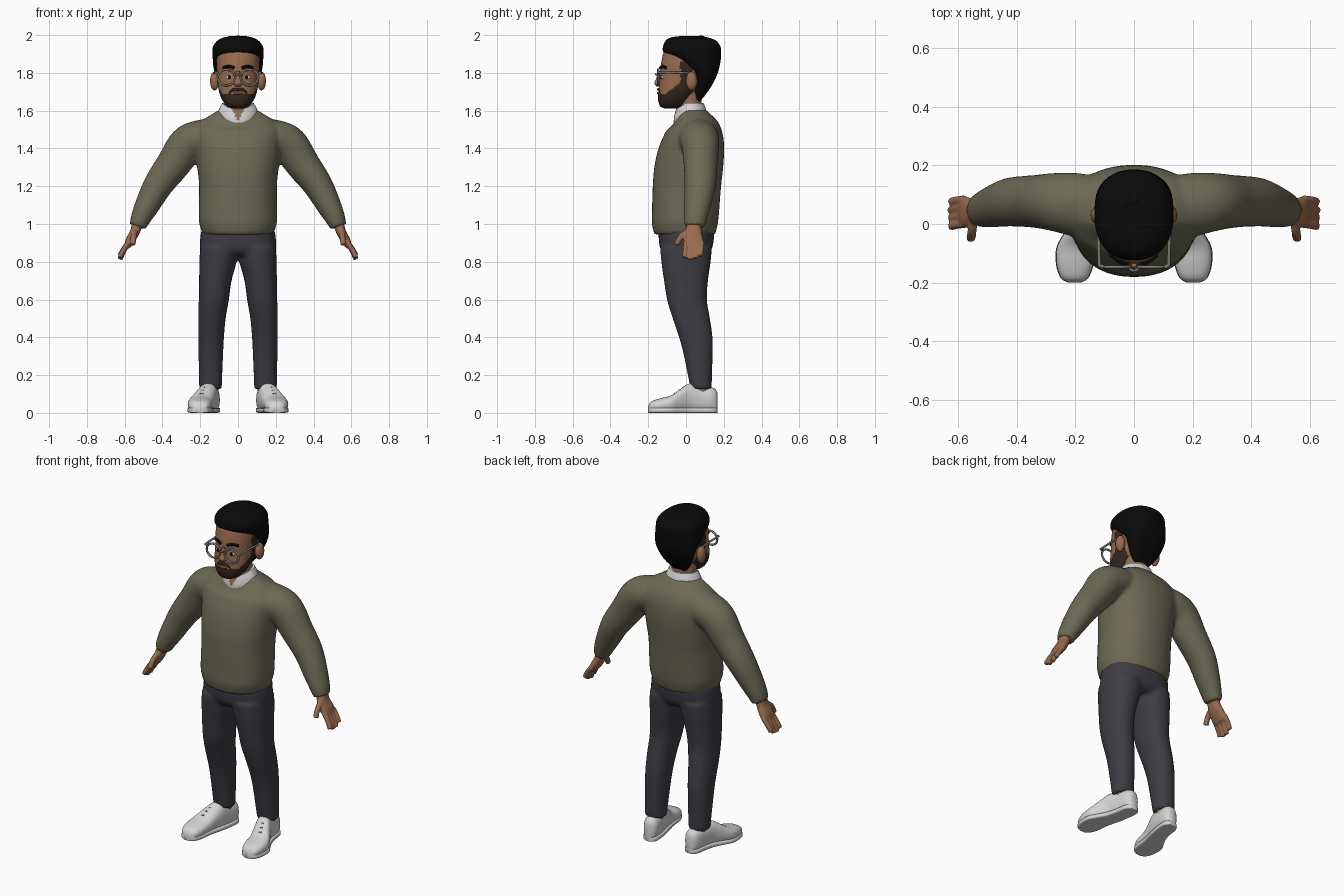
import bpy, bmesh, math, random
from mathutils import Vector, Matrix

if "Cube" in bpy.data.objects:
    bpy.data.objects.remove(bpy.data.objects["Cube"])

random.seed(4)


def material(name, rgb):
    m = bpy.data.materials.new(name)
    m.diffuse_color = (*rgb, 1)
    m.use_nodes = True
    m.node_tree.nodes["Principled BSDF"].inputs["Base Color"].default_value = m.diffuse_color
    return m


OLIVE = material("olive_wool", (0.15, 0.142, 0.088))
NAVY = material("dark_trouser", (0.047, 0.045, 0.056))
SKIN = material("skin", (0.32, 0.148, 0.075))
HAIR = material("black_hair", (0.003, 0.003, 0.003))
BEARD = material("beard_brown", (0.035, 0.021, 0.014))
WHITE = material("white", (0.66, 0.66, 0.66))
GREY = material("frame_grey", (0.19, 0.19, 0.185))
LIP = material("lip", (0.2, 0.07, 0.045))


def spline(rows, steps):
    """Catmull-Rom through rows of numbers."""
    out = []
    for i in range(len(rows) - 1):
        a, b, c, d = (rows[max(i - 1, 0)], rows[i], rows[i + 1], rows[min(i + 2, len(rows) - 1)])
        for k in range(steps):
            t = k / steps
            out.append([0.5 * (2 * q + (r - p) * t + (2 * p - 5 * q + 4 * r - s) * t * t
                               + (3 * q - p - 3 * r + s) * t ** 3) for p, q, r, s in zip(a, b, c, d)])
    return out + [list(rows[-1])]


def loft(bm, rows, plane="xy", p=2.0, n=24, steps=4, side=1):
    """Skin rings (cx, cy, cz, a, b); plane 'path' sets them square to the path."""
    rows = spline(rows, steps)
    rings = []
    for i, (x, y, z, a, b) in enumerate(rows):
        u, v = Vector((1, 0, 0)), Vector((0, 1, 0))
        if plane == "xz":
            v = Vector((0, 0, 1))
        elif plane == "path":
            t = Vector(rows[min(i + 1, len(rows) - 1)][:3]) - Vector(rows[max(i - 1, 0)][:3])
            t.normalize()
            u = Vector((0, 1, 0)).cross(t) if abs(t.y) < 0.95 else Vector((1, 0, 0))
            u.normalize()
            v = t.cross(u)
        ring = []
        for k in range(n):
            c, s = math.cos(math.tau * k / n), math.sin(math.tau * k / n)
            q = Vector((x, y, z)) + u * a * math.copysign(abs(c) ** (2 / p), c) \
                + v * b * math.copysign(abs(s) ** (2 / p), s)
            ring.append(bm.verts.new((q.x * side, q.y, q.z)))
        rings.append(ring)
    for r0, r1 in zip(rings, rings[1:]):
        for k in range(n):
            bm.faces.new((r0[k], r0[(k + 1) % n], r1[(k + 1) % n], r1[k]))
    bm.faces.new(rings[0])
    bm.faces.new(rings[-1])


def levels(rows):
    """Rows (z, half width, front y, back y) to rings."""
    return [(0, (f + b) / 2, z, w, (b - f) / 2) for z, w, f, b in rows]


def rod(bm, pts, r, side=1, steps=1, n=10):
    loft(bm, [(*q, r, r) for q in pts], "path", n=n, steps=steps, side=side)


def ball(bm, at, size):
    bmesh.ops.create_uvsphere(bm, u_segments=20, v_segments=12, radius=1,
                              matrix=Matrix.Translation(at) @ Matrix.Diagonal((*size, 1)))


def finish(bm, name, mats, rule=None, voxel=0, smooth=4):
    bmesh.ops.recalc_face_normals(bm, faces=bm.faces)
    for f in bm.faces:
        f.smooth = True
        if rule:
            f.material_index = rule(f.calc_center_median())
    me = bpy.data.meshes.new(name)
    bm.to_mesh(me)
    bm.free()
    for m in mats:
        me.materials.append(m)
    me.set_sharp_from_angle(angle=math.radians(50))
    ob = bpy.data.objects.new(name, me)
    bpy.context.collection.objects.link(ob)
    if voxel:
        r = ob.modifiers.new("merge", "REMESH")
        r.mode, r.voxel_size, r.use_smooth_shade = "VOXEL", voxel, True
        s = ob.modifiers.new("soften", "SMOOTH")
        s.factor, s.iterations = 0.5, smooth
    return ob


# Sweater: body with a lowered front neckline, and two sleeves
bm = bmesh.new()
loft(bm, levels([(.945, .188, -.168, .155), (.985, .2, -.178, .165), (1.03, .208, -.181, .172),
                 (1.2, .206, -.176, .186), (1.3, .216, -.168, .197), (1.4, .226, -.146, .202),
                 (1.48, .235, -.112, .194), (1.54, .2, -.08, .17), (1.58, .14, -.062, .132),
                 (1.605, .1, -.055, .105)]), p=2.2, n=40)
for v in bm.verts:
    if v.co.z > 1.5:
        v.co.z += .8 * min(0, v.co.y) * (v.co.z - 1.5) / .1
SLEEVE = [(.12, .06, 1.47, .09, .1), (.2, .067, 1.455, .096, .108), (.27, .075, 1.42, .1, .1),
          (.34, .077, 1.32, .091, .09), (.42, .075, 1.21, .079, .084), (.48, .06, 1.1, .066, .072),
          (.515, .05, 1.03, .054, .062), (.532, .047, .985, .044, .054)]
for s in (1, -1):
    loft(bm, SLEEVE, "path", side=s)
finish(bm, "sweater", [OLIVE], voxel=.011, smooth=5)

# Trousers: hips and two legs
bm = bmesh.new()
loft(bm, levels([(.835, .17, -.11, .11), (.87, .2, -.137, .138), (.95, .197, -.145, .15),
                 (1.0, .18, -.13, .14)]), p=2.3, n=40)
LEG = [(.146, .08, .125, .06, .056), (.144, .065, .3, .065, .076), (.142, .052, .4, .068, .089),
       (.138, .028, .5, .073, .099), (.128, .005, .6, .08, .106), (.12, 0, .7, .086, .117),
       (.106, 0, .8, .099, .131), (.098, 0, .88, .102, .138)]
for s in (1, -1):
    loft(bm, LEG, p=2.2, side=s)
finish(bm, "trousers", [NAVY], voxel=.011, smooth=4)

SHOE = [(.203, -.2, .02, .03), (.203, -.185, .045, .055), (.202, -.14, .062, .072),
        (.198, -.08, .065, .088), (.18, -.03, .057, .122), (.16, .02, .05, .152),
        (.147, .08, .047, .138), (.141, .13, .045, .132), (.139, .155, .036, .122),
        (.139, .167, .02, .1)]
for s, tag in ((1, "left"), (-1, "right")):
    # Hand with four fingers and a thumb
    bm = bmesh.new()
    loft(bm, [(.527, .045, 1.02, .03, .034), (.545, .04, .96, .026, .043),
              (.57, .04, .915, .024, .052), (.588, .042, .88, .017, .046)], "path", p=2.4, side=s)
    for k in range(4):
        y, drop = .0 + .028 * k, (.012, 0, .004, .02)[k]
        rod(bm, [(.578, y, .905), (.604, y - .003, .86 + drop / 2), (.625, y - .008, .812 + drop)],
            .0145, s, 3)
    rod(bm, [(.548, .015, .965), (.553, -.025, .935), (.557, -.05, .89)], .016, s, 3)
    finish(bm, tag + "_hand", [SKIN], voxel=.006, smooth=3)

    # Ankle
    bm = bmesh.new()
    loft(bm, [(.146, .08, .08, .042, .045), (.146, .08, .16, .042, .045)], side=s)
    finish(bm, tag + "_ankle", [SKIN])

    # Shoe upper and flat sole
    bm = bmesh.new()
    loft(bm, [(x, y, h / 2 + .004, w, h / 2) for x, y, w, h in SHOE], "xz", p=2.5, side=s)
    finish(bm, tag + "_shoe", [WHITE])
    bm = bmesh.new()
    loft(bm, [(x, y, .014, w + .002, .014) for x, y, w, h in SHOE], "xz", p=5, side=s)
    finish(bm, tag + "_sole", [WHITE])
    # Laces
    bm = bmesh.new()
    for k in range(3):
        x, y, z = .193 - .008 * k, -.06 + .023 * k, .1 + .016 * k
        rod(bm, [(x - .026, y, z - .012), (x, y, z + .003), (x + .026, y, z - .012)], .004, s, 4)
    finish(bm, tag + "_laces", [GREY])

    # Ear
    bm = bmesh.new()
    ball(bm, (.124 * s, .03, 1.757), (.024, .03, .05))
    finish(bm, tag + "_ear", [SKIN])

    # Eye, pupil and brow
    bm = bmesh.new()
    ball(bm, (.046 * s, -.122, 1.776), (.018, .009, .011))
    finish(bm, tag + "_eye", [WHITE])
    bm = bmesh.new()
    ball(bm, (.045 * s, -.128, 1.776), (.009, .006, .01))
    finish(bm, tag + "_pupil", [HAIR])
    bm = bmesh.new()
    rod(bm, [(.02 * s, -.135, 1.826), (.05 * s, -.125, 1.835), (.078 * s, -.104, 1.826)], .008, 1, 4)
    finish(bm, tag + "_brow", [HAIR])

# Neck and shirt collar with an open V at the front
bm = bmesh.new()
loft(bm, levels([(1.54, .072, -.04, .085), (1.7, .07, -.05, .08)]))
finish(bm, "neck", [SKIN])
bm = bmesh.new()
loft(bm, levels([(1.55, .11, -.064, .112), (1.6, .103, -.064, .108), (1.64, .084, -.052, .093)]),
     n=72, steps=10)
for v in bm.verts:
    v.co.z += .6 * min(0, v.co.y)
finish(bm, "collar", [WHITE, SKIN],
       lambda c: int(c.y < 0 and abs(c.x) < .55 * (c.z - 1.545)) if c.z < 1.625 else 0)


# Head with a painted beard and sideburns
def beard(c):
    if c.y > .035:
        return 0
    edge = 1.688 + .75 * max(0, c.y + .11)
    sideburn = c.y > -.03 and c.z < 1.86
    return int(c.z < edge or sideburn)


bm = bmesh.new()
loft(bm, levels([(1.612, .03, -.115, -.03), (1.625, .06, -.138, 0), (1.66, .085, -.148, .03),
                 (1.7, .1, -.146, .06), (1.75, .108, -.141, .1), (1.8, .112, -.136, .13),
                 (1.86, .115, -.13, .14), (1.92, .11, -.114, .13), (1.96, .08, -.08, .1)]),
     p=2.2, n=80, steps=8)
finish(bm, "head", [SKIN, BEARD], beard)

# Nose, moustache and mouth
bm = bmesh.new()
loft(bm, [(0, -.136, 1.81, .009, .012), (0, -.143, 1.77, .013, .015), (0, -.148, 1.745, .022, .02),
          (0, -.143, 1.728, .014, .012)])
finish(bm, "nose", [SKIN])
bm = bmesh.new()
for s in (1, -1):
    rod(bm, [(0, -.145, 1.713), (.025 * s, -.142, 1.711), (.046 * s, -.13, 1.69)], .008, 1, 4)
finish(bm, "moustache", [BEARD])
bm = bmesh.new()
ball(bm, (0, -.146, 1.692), (.027, .007, .007))
finish(bm, "mouth", [LIP])

# Hair: one swept mass with tufts on the crown
bm = bmesh.new()
loft(bm, levels([(1.65, .045, .045, .075), (1.7, .085, .04, .115), (1.75, .107, .036, .146),
                 (1.8, .123, .022, .168), (1.84, .131, -.03, .179), (1.88, .134, -.085, .185),
                 (1.91, .135, -.119, .186), (1.94, .132, -.122, .182), (1.97, .11, -.108, .16),
                 (1.988, .075, -.08, .115), (1.994, .03, -.03, .06)]), p=2.3, n=48)
for k in range(60):
    a, e = random.uniform(0, math.tau), random.uniform(.35, 1.2)
    ball(bm, (.116 * math.cos(a) * math.cos(e), .03 + .138 * math.sin(a) * math.cos(e),
              1.88 + .105 * math.sin(e)), (.024, .026, .02))
finish(bm, "hair", [HAIR])

# Glasses: rims, bridge and side arms
bm = bmesh.new()
for s in (1, -1):
    rim = [(.061 + .046 * math.cos(t), -.147, 1.776 + .042 * math.sin(t))
           for t in (math.tau * k / 28 for k in range(29))]
    rod(bm, rim, .006, s)
    rod(bm, [(.104, -.147, 1.798), (.118, -.142, 1.8)], .007, s)
    rod(bm, [(.118, -.147, 1.8), (.121, -.05, 1.803), (.124, .04, 1.798)], .006, s)
rod(bm, [(-.018, -.15, 1.786), (0, -.16, 1.793), (.018, -.15, 1.786)], .005, 1, 4)
finish(bm, "glasses", [GREY])
